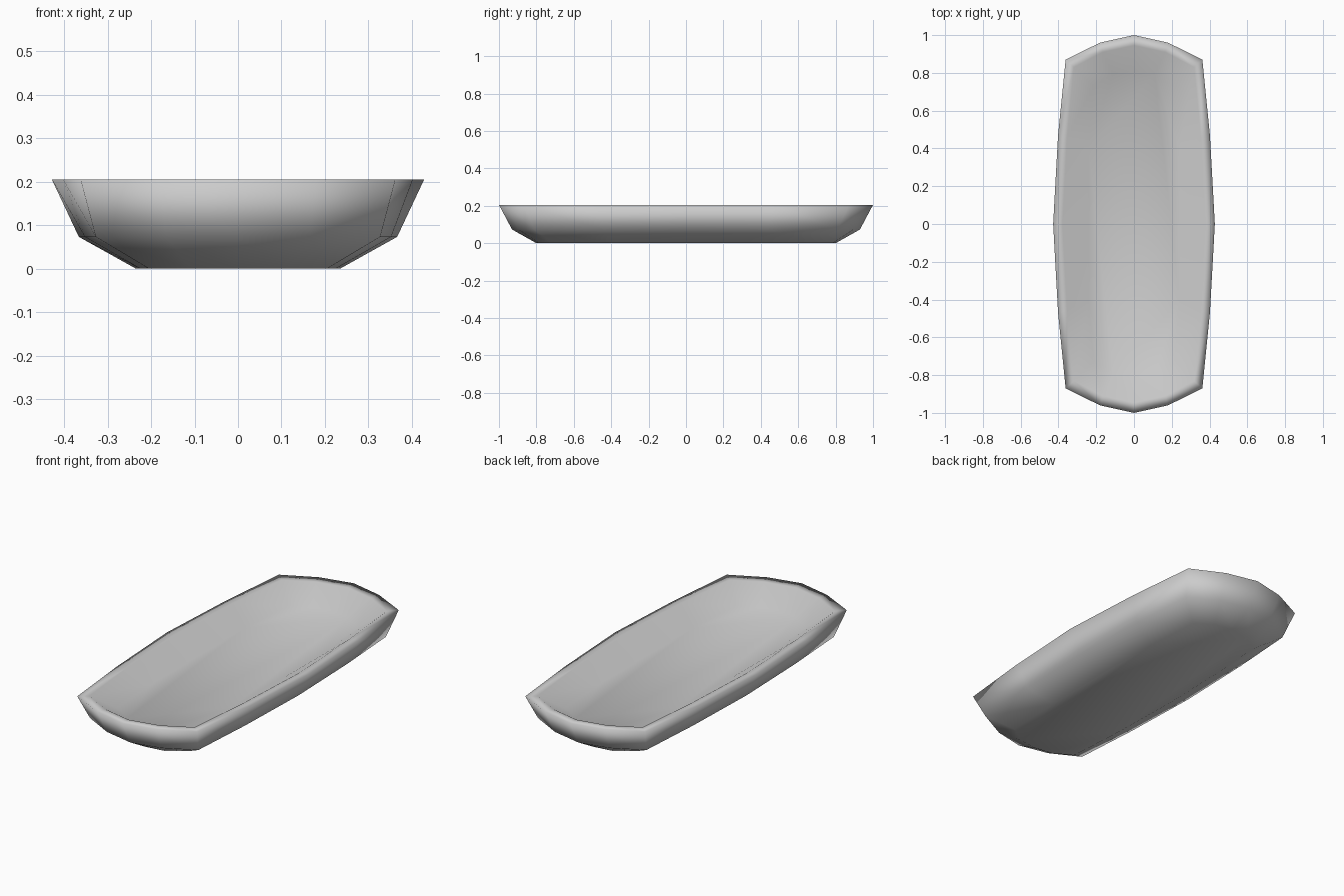
import bpy
import bmesh

cube = bpy.data.objects.get("Cube")
if cube:
    bpy.data.objects.remove(cube, do_unlink=True)

grey = bpy.data.materials.new("plain grey")
grey.use_nodes = True
colour = (0.6, 0.6, 0.6, 1)
grey.diffuse_color = colour
grey.node_tree.nodes["Principled BSDF"].inputs["Base Color"].default_value = colour

# Quarter outlines from the end tip to the middle of the long side
RIM = [(0, 1), (0.18, 0.96), (0.362, 0.87), (0.402, 0.47), (0.428, 0)]
WAIST = [(0, 0.93), (0.165, 0.895), (0.327, 0.81), (0.352, 0.44), (0.366, 0)]
BASE = [(0, 0.80), (0.11, 0.785), (0.205, 0.72), (0.225, 0.39), (0.235, 0)]
LIP = [(0, 0.945), (0.165, 0.91), (0.318, 0.83), (0.354, 0.46), (0.378, 0)]
FLOOR = [(0, 0.81), (0.11, 0.795), (0.215, 0.73), (0.24, 0.40), (0.25, 0)]


def full_outline(quarter):
    """Mirror a quarter outline into a closed loop."""
    half = quarter + [(x, -y) for x, y in quarter[-2::-1]]
    return half + [(-x, y) for x, y in half[-2:0:-1]]


bm = bmesh.new()


def ring(quarter, z):
    return [bm.verts.new((x, y, z)) for x, y in full_outline(quarter)]


# Underside, outer wall, flat lip, sloping inside and floor
rings = [ring(BASE, 0), ring(WAIST, 0.073), ring(RIM, 0.205),
         ring(LIP, 0.203), ring(FLOOR, 0.125)]
for low, high in zip(rings, rings[1:]):
    for i in range(len(low)):
        j = (i + 1) % len(low)
        bm.faces.new((low[i], low[j], high[j], high[i]))
bm.faces.new(rings[0])
bm.faces.new(rings[-1])
bmesh.ops.recalc_face_normals(bm, faces=bm.faces)
for face in bm.faces:
    face.smooth = True

mesh = bpy.data.meshes.new("shallow_tray")
bm.to_mesh(mesh)
bm.free()
mesh.materials.append(grey)
tray = bpy.data.objects.new("shallow_tray", mesh)
bpy.context.collection.objects.link(tray)
